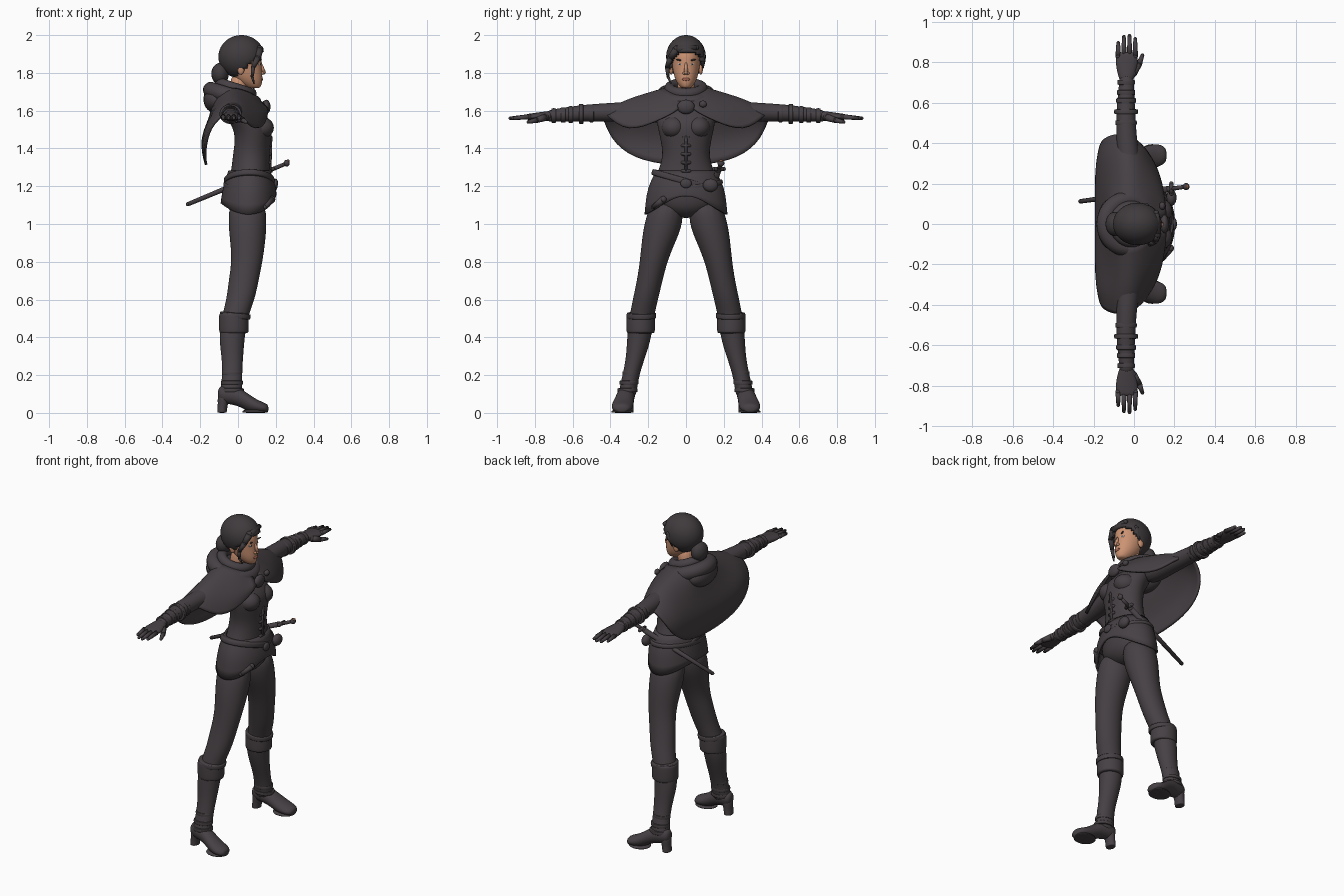
import bpy, bmesh
from math import sin, cos, pi, tau
from mathutils import Vector, Matrix, Euler

cube = bpy.data.objects.get("Cube")
if cube:
    bpy.data.objects.remove(cube, do_unlink=True)


def material(name, *rgb):
    mat = bpy.data.materials.new(name)
    mat.use_nodes = True
    mat.diffuse_color = (*rgb, 1)
    shader = next(n for n in mat.node_tree.nodes if n.type == 'BSDF_PRINCIPLED')
    shader.inputs["Base Color"].default_value = (*rgb, 1)
    shader.inputs["Roughness"].default_value = .8
    return mat


cloth = material("dark_cloth", .062, .052, .058)
hair_dark = material("dark_hair", .05, .043, .047)
skin = material("warm_skin", .6, .29, .17)
lip_red = material("lip_brown", .4, .14, .09)
eye_white = material("eye_white", .6, .58, .56)
leather = material("brown_leather", .2, .09, .05)


def finish(name, bm, mat, mirror=False, subdivide=0, thick=0):
    """Turn a bmesh into a smooth object; mirror copies it across the y = 0 plane."""
    bmesh.ops.recalc_face_normals(bm, faces=bm.faces)
    mesh = bpy.data.meshes.new(name)
    bm.to_mesh(mesh)
    bm.free()
    mesh.materials.append(mat)
    mesh.shade_smooth()
    obj = bpy.data.objects.new(name, mesh)
    bpy.context.collection.objects.link(obj)
    if mirror:
        mod = obj.modifiers.new("mirror", 'MIRROR')
        mod.use_axis = (False, True, False)
    if subdivide:
        mod = obj.modifiers.new("subdivide", 'SUBSURF')
        mod.levels = mod.render_levels = subdivide
    if thick:
        mod = obj.modifiers.new("thickness", 'SOLIDIFY')
        mod.thickness = thick
        mod.offset = 0
    return obj


def sheet(bm, rows, closed):
    """Skin a list of point rows with quads."""
    grid = [[bm.verts.new(p) for p in row] for row in rows]
    count = len(grid[0])
    for low, high in zip(grid, grid[1:]):
        for i in range(count if closed else count - 1):
            j = (i + 1) % count
            bm.faces.new((low[i], low[j], high[j], high[i]))
    return grid


def tube(name, axis, sections, mat, mirror=False, sides=16):
    """Loft ellipses (x, y, z, radius_a, radius_b) lying across the axis."""
    across = [Vector(v) for v in ((1, 0, 0), (0, 1, 0), (0, 0, 1))]
    across.pop("xyz".index(axis))
    u, v = across
    rows = []
    for x, y, z, a, b in sections:
        turns = [tau * i / sides for i in range(sides)]
        rows.append([Vector((x, y, z)) + u * a * cos(t) + v * b * sin(t) for t in turns])
    bm = bmesh.new()
    grid = sheet(bm, rows, True)
    bm.faces.new(grid[0])
    bm.faces.new(grid[-1])
    return finish(name, bm, mat, mirror, 2)


def ball(name, loc, size, mat, mirror=False, rot=(0, 0, 0)):
    bm = bmesh.new()
    bmesh.ops.create_uvsphere(bm, u_segments=20, v_segments=12, radius=1,
                              matrix=Matrix.LocRotScale(Vector(loc), Euler(rot), Vector(size)))
    return finish(name, bm, mat, mirror)


def rod(name, start, end, r_start, r_end, mat, mirror=False):
    """Tapered round bar between two points, with rounded ends."""
    a, b = Vector(start), Vector(end)
    turn = (b - a).to_track_quat('Z', 'Y')
    bm = bmesh.new()
    bmesh.ops.create_cone(bm, cap_ends=True, segments=12, radius1=r_start, radius2=r_end,
                          depth=(b - a).length,
                          matrix=Matrix.LocRotScale((a + b) / 2, turn, None))
    for point, radius in ((a, r_start), (b, r_end)):
        bmesh.ops.create_uvsphere(bm, u_segments=12, v_segments=8, radius=radius,
                                  matrix=Matrix.Translation(point))
    return finish(name, bm, mat, mirror)


def band(name, axis, loc, a, b, width, mat, mirror=False, rot=(0, 0, 0)):
    """Short raised cuff or belt around a limb."""
    step = Vector([width / 2 if c == axis else 0 for c in "xyz"])
    sections = [(*(step * k), a * s, b * s)
                for k, s in ((-1, .92), (-.9, 1), (0, 1.01), (.9, 1), (1, .92))]
    obj = tube(name, axis, sections, mat)
    obj.data.transform(Matrix.LocRotScale(Vector(loc), Euler(rot), None))
    if mirror:
        mod = obj.modifiers.new("mirror", 'MIRROR')
        mod.use_axis = (False, True, False)
    return obj


def roll(name, loc, major, minor, tilt, mat):
    bpy.ops.mesh.primitive_torus_add(location=loc, rotation=(0, tilt, 0), major_segments=40,
                                     minor_segments=14, major_radius=major, minor_radius=minor)
    obj = bpy.context.object
    obj.name = name
    obj.data.materials.append(mat)
    obj.data.shade_smooth()


# Torso and fitted vest
tube("torso", 'z', [(.05, 0, 1.03, .05, .05), (.05, 0, 1.08, .11, .16), (.045, 0, 1.15, .125, .19),
                    (.06, 0, 1.22, .113, .175), (.065, 0, 1.28, .103, .15), (.07, 0, 1.36, .1, .123),
                    (.08, 0, 1.44, .097, .136), (.08, 0, 1.5, .105, .15), (.06, 0, 1.55, .115, .16),
                    (.02, 0, 1.61, .1, .16), (-.01, 0, 1.67, .07, .1)], cloth)
ball("bust", (.115, .065, 1.51), (.075, .066, .06), cloth, True)
rod("vest_seam", (.17, 0, 1.28), (.175, 0, 1.46), .007, .007, cloth)
for i in range(5):
    height = 1.28 + .045 * i
    rod("vest_clasp", (.168, -.018, height), (.168, .018, height), .009, .009, cloth)

# Flared coat skirt, higher in front and pointed at the hips
turns = [tau * i / 32 for i in range(32)]
rows = [[(.06 + rx * cos(t), ry * sin(t), z) for t in turns]
        for z, rx, ry in ((1.28, .106, .152), (1.22, .128, .185), (1.16, .14, .205))]
rows.append([(.055 + .142 * cos(t), .215 * sin(t),
              1.11 - .06 * sin(t) ** 2 + .04 * max(0, cos(t)) ** 6) for t in turns])
bm = bmesh.new()
sheet(bm, rows, True)
finish("coat_skirt", bm, cloth, subdivide=1, thick=.012)

# Belts, pouch and hip strap
band("slanted_belt", 'z', (.06, 0, 1.225), .138, .192, .035, cloth, rot=(-.28, 0, 0))
band("lower_belt", 'z', (.06, 0, 1.2), .141, .2, .028, cloth, rot=(.12, .08, 0))
ball("belt_pouch", (.185, .13, 1.205), (.025, .04, .035), cloth)
ball("belt_buckle", (.2, 0, 1.215), (.012, .03, .025), cloth)
rod("hip_toggle", (.14, -.17, 1.09), (.18, -.12, 1.13), .014, .018, cloth)

# Legs
tube("leg", 'z', [(.05, .1, 1.13, .1, .085), (.05, .118, 1, .104, .106), (.052, .147, .9, .094, .09),
                  (.048, .172, .8, .083, .074), (.03, .192, .7, .081, .069), (.014, .215, .6, .076, .068),
                  (-.02, .237, .5, .07, .066), (-.033, .247, .4, .07, .066), (-.03, .265, .3, .058, .052),
                  (-.03, .292, .2, .052, .044), (-.036, .309, .11, .062, .05), (-.04, .311, .08, .05, .04)],
     cloth, True)

# Boots with folded cuffs, straps and high heels
band("boot_cuff", 'z', (-.022, .24, .475), .08, .077, .11, cloth, True)
band("boot_cuff_rim", 'z', (-.015, .236, .515), .083, .08, .03, cloth, True, rot=(0, .1, 0))
for height, y, size in ((.21, .29, .055), (.16, .302, .06), (.12, .309, .064)):
    band("ankle_strap", 'z', (-.032, y, height), size, size * .85, .022, cloth, True)
tube("boot_foot", 'x', [(-.108, .31, .1, .025, .03), (-.08, .31, .1, .045, .052),
                        (0, .32, .09, .048, .05), (.05, .33, .055, .053, .05),
                        (.1, .338, .034, .06, .036), (.145, .34, .026, .05, .027),
                        (.162, .34, .022, .025, .018)], cloth, True)
tube("boot_sole", 'z', [(.09, .336, 0, .068, .059), (.09, .336, .004, .069, .06),
                        (.09, .336, .018, .069, .06)], cloth, True)
tube("boot_heel", 'z', [(-.085, .31, 0, .026, .034), (-.085, .31, .006, .026, .034),
                        (-.08, .31, .05, .026, .032), (-.07, .31, .11, .042, .042)], cloth, True)

# Arms, bracers and gloves
tube("arm", 'y', [(0, .1, 1.59, .075, .065), (-.02, .25, 1.595, .062, .056), (-.035, .4, 1.592, .052, .05),
                  (-.04, .52, 1.588, .048, .046), (-.04, .6, 1.582, .045, .042),
                  (-.037, .7, 1.575, .036, .034), (-.037, .74, 1.57, .036, .03)], cloth, True)
for y, size in ((.5, .054), (.555, .06), (.61, .05), (.65, .046), (.7, .044)):
    band("bracer_strap", 'y', (-.039, y, 1.583 - (y - .55) * .06), size, size * .9, .025, cloth, True)
tube("palm", 'y', [(-.037, .7, 1.574, .033, .028), (-.037, .74, 1.571, .044, .026),
                   (-.036, .79, 1.568, .056, .022), (-.036, .835, 1.567, .055, .017),
                   (-.036, .85, 1.567, .045, .012)], cloth, True)
for i, reach in enumerate((.895, .925, .93, .915)):
    x = -.078 + .028 * i
    rod("finger", (x, .83, 1.568), (x, reach, 1.56), .014, .009, cloth, True)
rod("thumb_base", (-.005, .745, 1.565), (.025, .79, 1.55), .02, .015, cloth, True)
rod("thumb_tip", (.025, .79, 1.55), (.042, .835, 1.54), .015, .009, cloth, True)

# Short cape: each column runs neck, shoulder, hem, from the throat round to the spine
columns = [((.09, .015, 1.67), (.13, .03, 1.635), (.155, .04, 1.6)),
           ((.07, .07, 1.69), (.12, .14, 1.62), (.14, .2, 1.52)),
           ((.03, .09, 1.71), (.055, .25, 1.64), (.085, .34, 1.49)),
           ((-.02, .1, 1.72), (-.02, .3, 1.675), (-.02, .455, 1.62)),
           ((-.05, .09, 1.72), (-.09, .28, 1.64), (-.14, .435, 1.54)),
           ((-.08, .07, 1.72), (-.13, .24, 1.58), (-.175, .38, 1.42)),
           ((-.1, .04, 1.72), (-.145, .13, 1.56), (-.175, .24, 1.33)),
           ((-.11, 0, 1.72), (-.145, 0, 1.56), (-.165, 0, 1.305))]
rows = [[], [], [], []]
for i, column in enumerate(columns):
    neck, shoulder, hem = map(Vector, column)
    outward = Vector((hem.x, hem.y * .4, 0)).normalized()
    belly = (shoulder + hem) / 2 + outward * (.045 if i > 4 else .012)
    for row, point in zip(rows, (neck, shoulder, belly, hem)):
        row.append(point)
bm = bmesh.new()
sheet(bm, rows, False)
finish("cape", bm, cloth, True, 2, .014)

# Lowered hood, collar and brooch
roll("hood_roll", (-.03, 0, 1.675), .118, .043, .3, cloth)
roll("collar_roll", (-.012, 0, 1.717), .085, .03, .32, cloth)
ball("hood_bag", (-.115, 0, 1.66), (.068, .125, .075), cloth)
ball("brooch", (.15, 0, 1.62), (.022, .046, .038), cloth)
ball("cape_stud", (.14, .09, 1.635), (.015, .02, .018), cloth)

# Head and face
tube("neck", 'z', [(-.02, 0, 1.6, .05, .055), (0, 0, 1.7, .046, .046),
                   (.01, 0, 1.8, .05, .048)], skin)
tube("head", 'z', [(.085, 0, 1.718, .028, .02), (.078, 0, 1.73, .045, .035), (.062, 0, 1.755, .068, .053),
                   (.046, 0, 1.79, .084, .066), (.032, 0, 1.84, .093, .075), (.03, 0, 1.89, .1, .078),
                   (.025, 0, 1.94, .085, .07), (.02, 0, 1.97, .05, .04)], skin, sides=20)
rod("nose_bridge", (.12, 0, 1.85), (.136, 0, 1.803), .007, .011, skin)
ball("nostril", (.128, .01, 1.798), (.011, .009, .008), skin, True)
ball("ear", (.015, .078, 1.825), (.02, .012, .034), skin, True)
ball("eye", (.113, .031, 1.846), (.005, .015, .006), eye_white, True, (0, 0, .4))
ball("iris", (.116, .031, 1.846), (.004, .005, .005), hair_dark, True)
ball("eyebrow", (.118, .034, 1.868), (.005, .02, .004), hair_dark, True, (.15, 0, -.35))
ball("lips", (.126, 0, 1.766), (.007, .021, .008), lip_red)

# Hair: a cap trimmed along a rising hairline, with side locks and a bun
bm = bmesh.new()
bmesh.ops.create_uvsphere(bm, u_segments=40, v_segments=28, radius=1,
                          matrix=Matrix.LocRotScale(Vector((.018, 0, 1.885)), None, Vector((.122, .105, .115))))
trim = []
for face in bm.faces:
    c = face.calc_center_median()
    hairline = 1.8 + .85 * c.x if c.x > 0 else 1.775
    if c.z < hairline + .12 * c.y:
        trim.append(face)
bmesh.ops.delete(bm, geom=trim, context='FACES')
cap = finish("hair_cap", bm, hair_dark, thick=.024)
cap.modifiers["thickness"].offset = -1
lock = [(.115, -.05, 1.925), (.105, -.083, 1.88), (.08, -.1, 1.83), (.075, -.095, 1.78), (.085, -.08, 1.745)]
for i, (top, low) in enumerate(zip(lock, lock[1:])):
    rod("side_lock", top, low, .02 - .004 * i, .016 - .004 * i, hair_dark)
rod("left_lock", (.06, .09, 1.9), (.035, .09, 1.83), .014, .006, hair_dark)
rod("fringe", (.115, -.05, 1.925), (.11, .055, 1.935), .02, .014, hair_dark)
ball("hair_bun", (-.095, 0, 1.795), (.046, .06, .058), hair_dark)

# Sheathed sword on the left hip
rod("scabbard", (.17, .172, 1.285), (-.265, .112, 1.105), .016, .011, cloth)
rod("sword_guard", (.185, .15, 1.292), (.185, .2, 1.292), .011, .011, cloth)
rod("sword_grip", (.185, .174, 1.291), (.25, .184, 1.318), .011, .01, cloth)
ball("sword_pommel", (.258, .185, 1.322), (.016, .018, .018), cloth)
ball("pommel_cap", (.264, .185, 1.334), (.009, .01, .008), leather)
